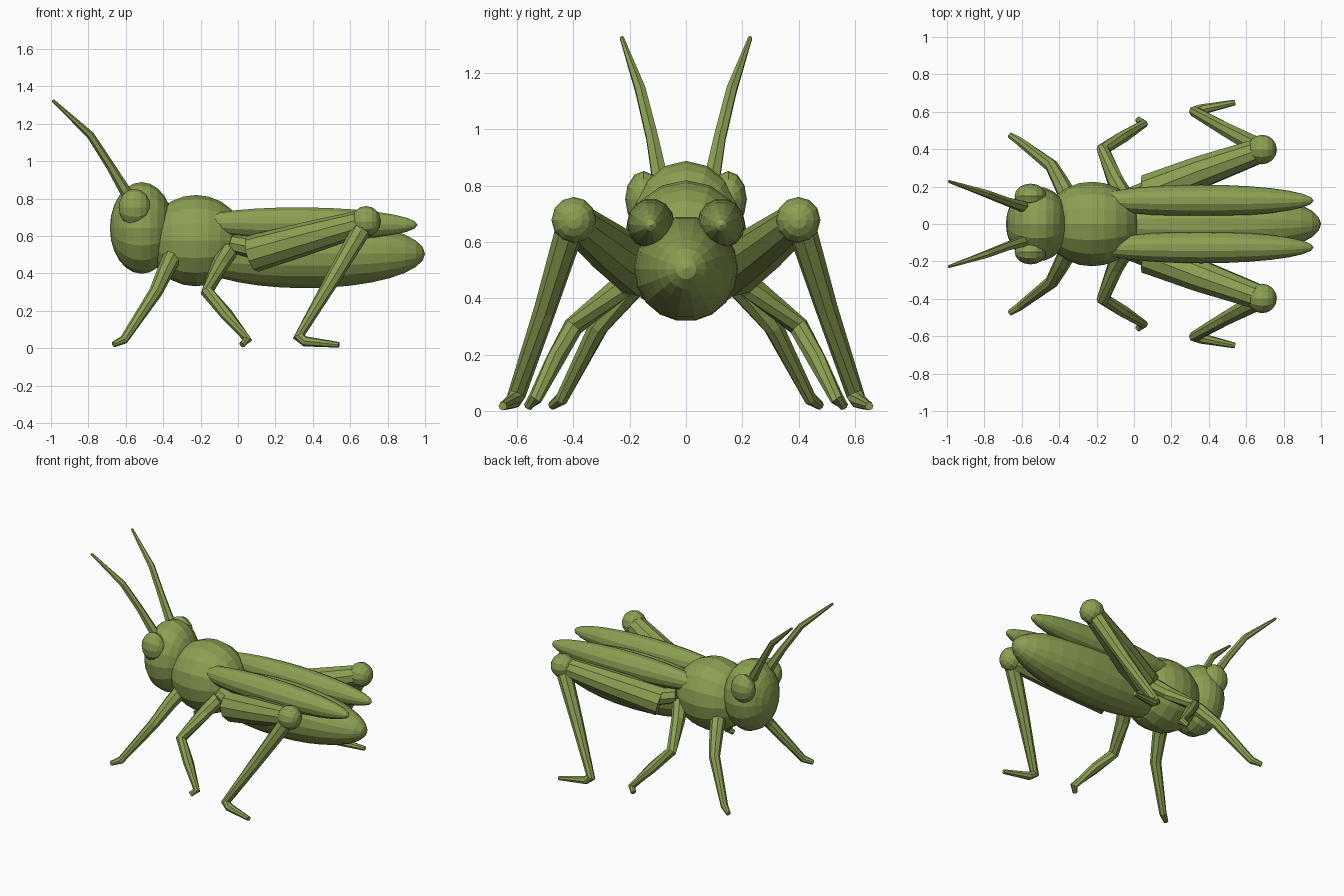
import bpy, bmesh, math
from mathutils import Vector, Matrix

if "Cube" in bpy.data.objects:
    bpy.data.objects.remove(bpy.data.objects["Cube"])

green = bpy.data.materials.new("leaf_green")
green.diffuse_color = (0.26, 0.35, 0.085, 1)
green.use_nodes = True
green.node_tree.nodes["Principled BSDF"].inputs["Base Color"].default_value = green.diffuse_color


def finish(name, bm, mirror):
    bmesh.ops.recalc_face_normals(bm, faces=bm.faces)
    me = bpy.data.meshes.new(name)
    bm.to_mesh(me)
    bm.free()
    me.materials.append(green)
    ob = bpy.data.objects.new(name, me)
    bpy.context.collection.objects.link(ob)
    if mirror:
        m = ob.modifiers.new("both_sides", 'MIRROR')
        m.use_axis = (False, True, False)
        m.use_clip = False
        m.use_mirror_merge = False
    return ob


def ellipsoid(name, centre, radii, segs=16, rings=12, tilt=0, mirror=False):
    """Faceted ellipsoid with its poles along x, tilted about y."""
    bm = bmesh.new()
    bmesh.ops.create_uvsphere(bm, u_segments=segs, v_segments=rings, radius=1)
    mat = (Matrix.Translation(centre) @ Matrix.Rotation(tilt, 4, 'Y')
           @ Matrix.Diagonal((*radii, 1)) @ Matrix.Rotation(math.pi / 2, 4, 'Y'))
    bm.transform(mat)
    return finish(name, bm, mirror)


def limb(name, points, sides=8):
    """Tapered tube through (x, y, z, radius) points, mirrored to both sides."""
    bm = bmesh.new()
    pos = [Vector(p[:3]) for p in points]
    rings = []
    for i, p in enumerate(points):
        a = (pos[i] - pos[i - 1]).normalized() if i else Vector()
        b = (pos[i + 1] - pos[i]).normalized() if i + 1 < len(pos) else Vector()
        d = (a + b).normalized()
        u = d.cross(Vector((0, 1, 0))).normalized()
        v = d.cross(u)
        rings.append([bm.verts.new(pos[i] + p[3] * (u * math.cos(t) + v * math.sin(t)))
                      for t in (2 * math.pi * k / sides for k in range(sides))])
    for r, s in zip(rings, rings[1:]):
        for k in range(sides):
            n = (k + 1) % sides
            bm.faces.new((r[k], r[n], s[n], s[k]))
    bm.faces.new(rings[0])
    bm.faces.new(rings[-1])
    return finish(name, bm, True)


# body
ellipsoid("head", (-0.515, 0, 0.643), (0.17, 0.2, 0.245))
ellipsoid("thorax", (-0.225, 0, 0.575), (0.26, 0.226, 0.244))
ellipsoid("abdomen", (0.36, 0, 0.505), (0.64, 0.185, 0.187), 18, 16, 0)

# wings and eyes
ellipsoid("wings", (0.36, 0.125, 0.665), (0.6, 0.085, 0.09), 14, 14, 0.01, True)
ellipsoid("eyes", (-0.553, 0.15, 0.752), (0.085, 0.066, 0.1), 12, 8, 0, True)

# antennae
limb("antennae", [(-0.585, 0.09, 0.81, 0.032), (-0.68, 0.12, 0.97, 0.024),
                  (-0.79, 0.162, 1.14, 0.021), (-0.99, 0.228, 1.325, 0.008)], 6)

# front and middle legs
limb("front_legs", [(-0.35, 0.14, 0.49, 0.05), (-0.385, 0.21, 0.42, 0.045),
                    (-0.44, 0.31, 0.30, 0.036), (-0.61, 0.44, 0.045, 0.024),
                    (-0.665, 0.475, 0.02, 0.016)])
limb("middle_legs", [(-0.05, 0.14, 0.52, 0.05), (-0.10, 0.23, 0.44, 0.045),
                     (-0.165, 0.40, 0.30, 0.036), (-0.06, 0.465, 0.18, 0.034),
                     (0.05, 0.535, 0.045, 0.025), (0.02, 0.56, 0.018, 0.017)])

# jumping legs
limb("hind_hips", [(-0.03, 0.14, 0.56, 0.05), (0.12, 0.19, 0.53, 0.06)])
limb("hind_thighs", [(0.08, 0.17, 0.505, 0.1), (0.36, 0.28, 0.585, 0.088),
                     (0.68, 0.395, 0.675, 0.068)], 10)
ellipsoid("hind_knees", (0.685, 0.398, 0.678), (0.079, 0.079, 0.082), 12, 8, 0, True)
limb("hind_shins", [(0.67, 0.41, 0.65, 0.052), (0.50, 0.50, 0.36, 0.04),
                    (0.325, 0.60, 0.06, 0.032), (0.36, 0.612, 0.036, 0.028),
                    (0.54, 0.65, 0.018, 0.015)])
